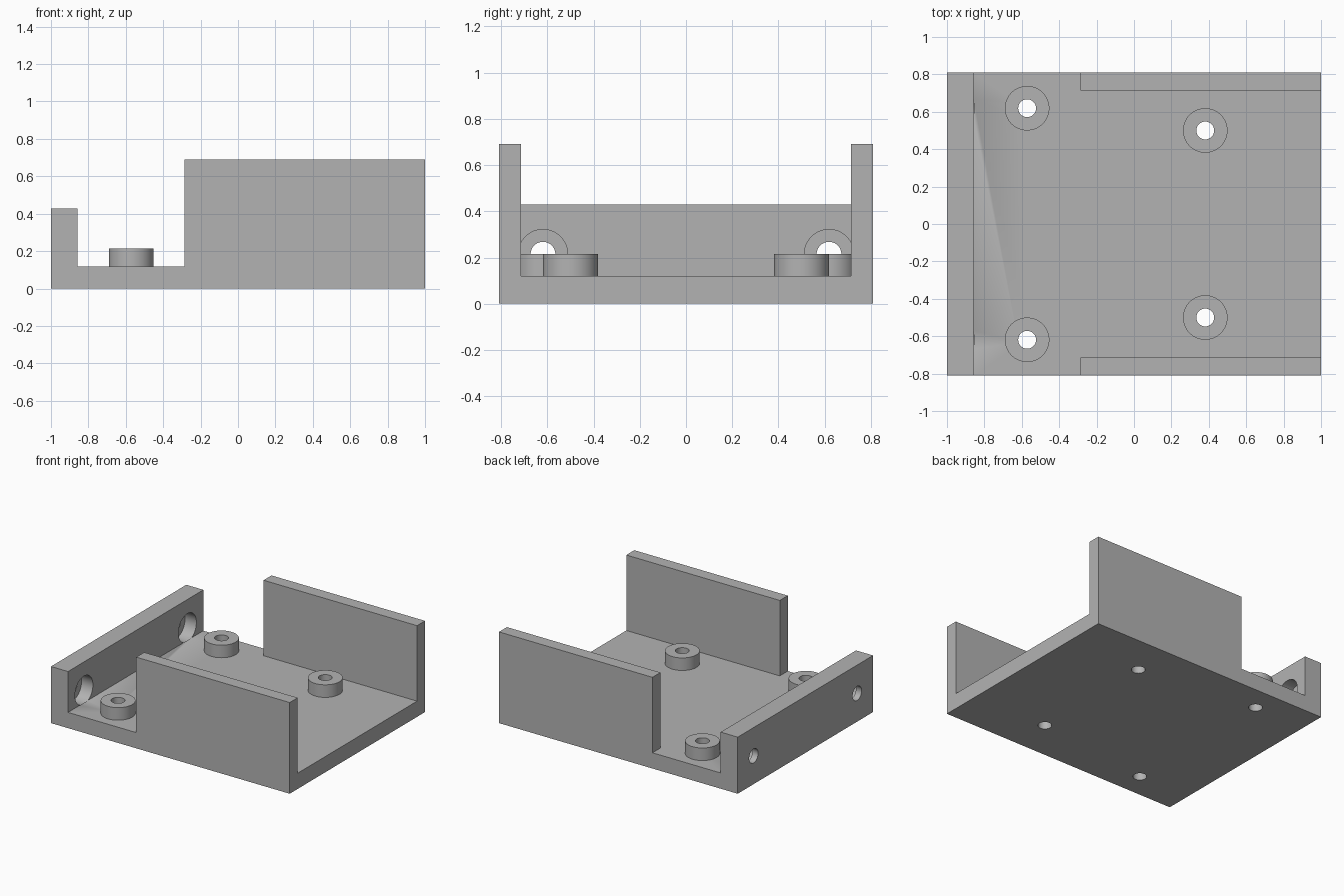
import bpy
import bmesh
from mathutils import Matrix, Vector

if "Cube" in bpy.data.objects:
    bpy.data.objects.remove(bpy.data.objects["Cube"], do_unlink=True)

U = 2 / 84                      # one design unit: 84 long, 68 wide
HALF_X, HALF_Y = 42 * U, 34 * U
FLOOR, WALL, END = 5 * U, 4 * U, 6 * U
SIDE_TOP, END_TOP = 29 * U, 18 * U
SIDE_START = -12 * U
MOUNTS = [(x * U, s * y * U) for x, y in ((-24, 26), (16, 21)) for s in (-1, 1)]

grey = bpy.data.materials.new("plain grey")
grey.use_nodes = True
colour = (0.45, 0.45, 0.45, 1)
grey.diffuse_color = colour
grey.node_tree.nodes["Principled BSDF"].inputs["Base Color"].default_value = colour


def make_object(name, bm):
    bmesh.ops.recalc_face_normals(bm, faces=bm.faces)
    mesh = bpy.data.meshes.new(name)
    bm.to_mesh(mesh)
    bm.free()
    mesh.materials.append(grey)
    obj = bpy.data.objects.new(name, mesh)
    bpy.context.collection.objects.link(obj)
    return obj


def rod(name, start, end, radius):
    """Solid cylinder between two points."""
    start, end = Vector(start), Vector(end)
    axis = end - start
    turn = axis.to_track_quat('Z', 'Y').to_matrix().to_4x4()
    bm = bmesh.new()
    bmesh.ops.create_cone(bm, cap_ends=True, segments=64, radius1=radius,
                          radius2=radius, depth=axis.length,
                          matrix=Matrix.Translation((start + end) / 2) @ turn)
    return make_object(name, bm)


def select_only(obj):
    bpy.ops.object.select_all(action='DESELECT')
    obj.select_set(True)
    bpy.context.view_layer.objects.active = obj


def cut(target, cutter):
    mod = target.modifiers.new("cut", 'BOOLEAN')
    mod.operation, mod.solver, mod.object = 'DIFFERENCE', 'EXACT', cutter
    select_only(target)
    bpy.ops.object.modifier_apply(modifier=mod.name)
    bpy.data.objects.remove(cutter, do_unlink=True)


def smooth(obj):
    select_only(obj)
    bpy.ops.object.shade_smooth_by_angle(angle=0.6)


# Tray body: side outline extruded across the width
inner_end = END - HALF_X
outline = [(-HALF_X, 0), (HALF_X, 0), (HALF_X, SIDE_TOP), (SIDE_START, SIDE_TOP),
           (SIDE_START, FLOOR), (inner_end, FLOOR), (inner_end, END_TOP),
           (-HALF_X, END_TOP)]
bm = bmesh.new()
face = bm.faces.new([bm.verts.new((x, -HALF_Y, z)) for x, z in outline])
grown = bmesh.ops.extrude_face_region(bm, geom=[face])["geom"]
bmesh.ops.translate(bm, vec=(0, 2 * HALF_Y, 0),
                    verts=[v for v in grown if isinstance(v, bmesh.types.BMVert)])
tray = make_object("tray_body", bm)

# Open channel between the side walls
bm = bmesh.new()
bmesh.ops.create_cube(bm, size=1)
low = Vector((SIDE_START - WALL, WALL - HALF_Y, FLOOR))
high = Vector((HALF_X + WALL, HALF_Y - WALL, SIDE_TOP + WALL))
bmesh.ops.scale(bm, vec=high - low, verts=bm.verts)
bmesh.ops.translate(bm, vec=(low + high) / 2, verts=bm.verts)
cut(tray, make_object("channel_cutter", bm))

# Screw holes through the floor
for x, y in MOUNTS:
    cut(tray, rod("floor_hole_cutter", (x, y, -U), (x, y, FLOOR + U), 2 * U))

# End wall holes, counterbored from the inside
for side in (-1, 1):
    y, z = side * 26 * U, 9 * U
    cut(tray, rod("bore_cutter", (-HALF_X - U, y, z), (inner_end + U / 9, y, z), 2.25 * U))
    cut(tray, rod("counterbore_cutter", (inner_end - 4 * U, y, z),
                  (inner_end + U / 30, y, z), 4.5 * U))
smooth(tray)

# Ring standoffs on the floor
for i, (x, y) in enumerate(MOUNTS):
    ring = rod("standoff_%d" % (i + 1), (x, y, FLOOR), (x, y, FLOOR + 4 * U), 5 * U)
    cut(ring, rod("standoff_cutter", (x, y, 0), (x, y, FLOOR + 5 * U), 2 * U))
    smooth(ring)
